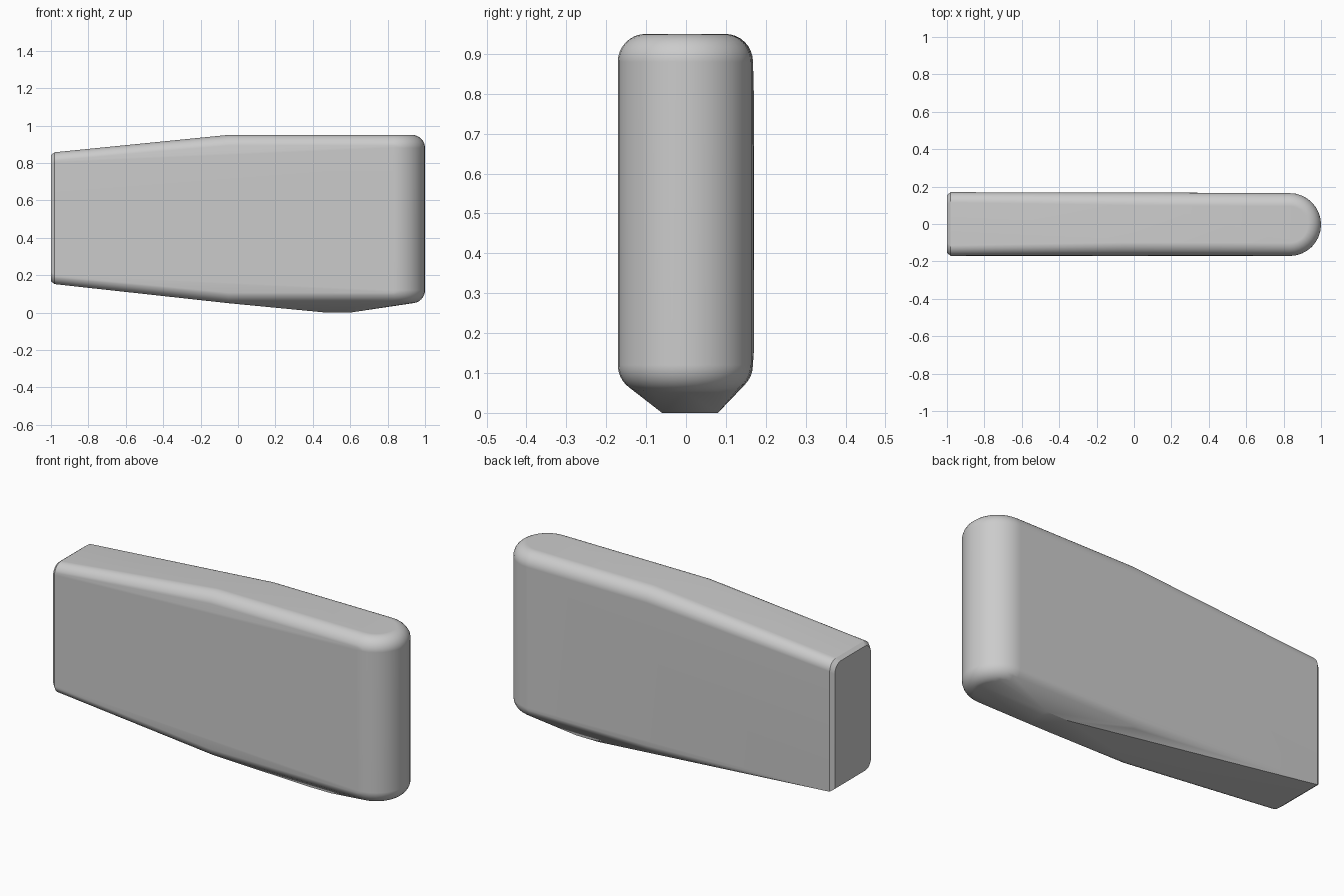
import bpy, bmesh, math

cube = bpy.data.objects.get("Cube")
if cube:
    bpy.data.objects.remove(cube)

STEPS = 8            # segments per quarter round
R = 0.168            # half thickness
FILLET = 0.07


def quarter():
    """Outward and upward amounts along a quarter round."""
    for i in range(STEPS + 1):
        a = math.pi / 2 * i / STEPS
        yield math.cos(a), math.sin(a)


def long_edge(x, side, y, z, up, r):
    """Rounded corner of a cross-section at x; y and z are its outer limits."""
    return [(x, side * (y - r + r * c), z + up * r * (s - 1)) for c, s in quarter()]


points = []

# Square end, with a small eased rim and one sharp lower corner
for x, inset in ((-1, 0.015), (-0.98, 0)):
    w, top, low = 0.17 - inset, 0.857 - inset, 0.152 + inset
    for side in (-1, 1):
        points += long_edge(x, side, w, top, 1, 0.055)
    points += long_edge(x, -1, w, low, -1, 0.05)
    points.append((x, w, low))

# Bend where the tapered half meets the level half
for side, x in ((-1, -0.05), (1, 0.12)):
    points += long_edge(x, side, R, 0.95, 1, FILLET)
    points += long_edge(x, side, R, 0.05, -1, FILLET)

# Half-round end with rounded rims
for i in range(2 * STEPS + 1):
    a = math.pi * (i / (2 * STEPS) - 0.5)
    for c, s in quarter():
        r = R - FILLET + FILLET * c
        x, y = 1 - R + r * math.cos(a), r * math.sin(a) - 0.003
        points.append((x, y, 0.95 - FILLET * (1 - s)))
        points.append((x, y, 0.05 + FILLET * (1 - s)))

# Small flat keel patch underneath
points += [(x, y, 0) for x in (0.47, 0.6) for y in (-0.06, 0.08)]

# Skin the guide points with one convex shell
bm = bmesh.new()
for p in points:
    bm.verts.new(p)
hull = bmesh.ops.convex_hull(bm, input=bm.verts[:])
spare = {v for v in hull["geom_interior"] + hull["geom_unused"]
         if isinstance(v, bmesh.types.BMVert)}
bmesh.ops.delete(bm, geom=list(spare), context="VERTS")
bmesh.ops.dissolve_limit(bm, angle_limit=math.radians(0.5),
                         verts=bm.verts[:], edges=bm.edges[:])
bmesh.ops.recalc_face_normals(bm, faces=bm.faces[:])
mesh = bpy.data.meshes.new("rounded_body")
bm.to_mesh(mesh)
bm.free()

body = bpy.data.objects.new("rounded_body", mesh)
bpy.context.collection.objects.link(body)

# Plain grey
GREY = (0.6, 0.6, 0.6, 1)
mat = bpy.data.materials.new("plain_grey")
mat.use_nodes = True
mat.diffuse_color = GREY
mat.node_tree.nodes["Principled BSDF"].inputs["Base Color"].default_value = GREY
mesh.materials.append(mat)

# Smooth rounds, crisp end face and keel
bpy.ops.object.select_all(action="DESELECT")
body.select_set(True)
bpy.context.view_layer.objects.active = body
bpy.ops.object.shade_smooth_by_angle(angle=math.radians(25))
weighted = body.modifiers.new("weighted_normals", "WEIGHTED_NORMAL")
weighted.keep_sharp = True
